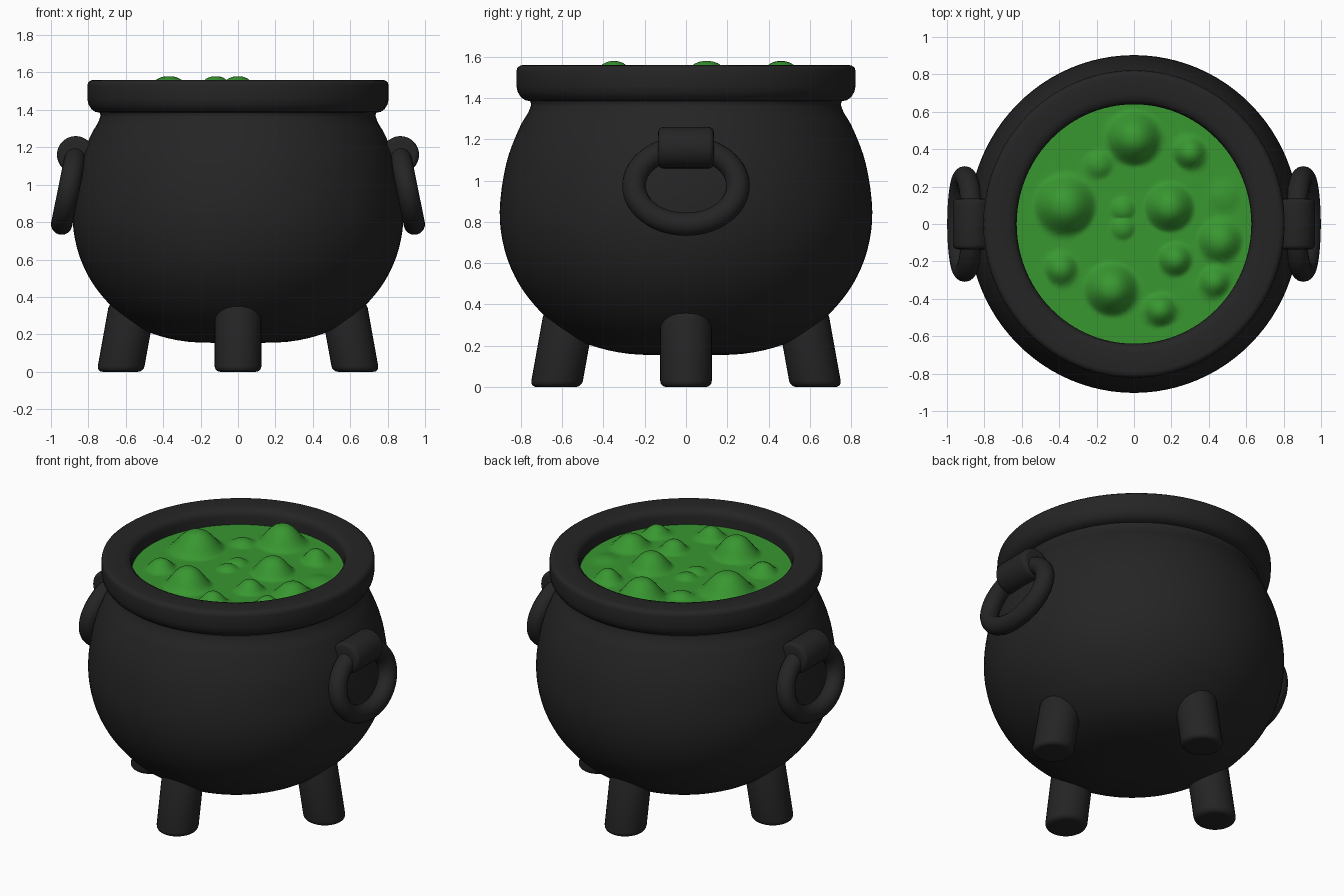
import bpy, bmesh
from math import atan2, cos, sin, tau, pi, hypot
from mathutils import Vector

if "Cube" in bpy.data.objects:
    bpy.data.objects.remove(bpy.data.objects["Cube"])


def material(name, rgb):
    m = bpy.data.materials.new(name)
    m.use_nodes = True
    m.diffuse_color = (*rgb, 1)
    m.node_tree.nodes["Principled BSDF"].inputs["Base Color"].default_value = (*rgb, 1)
    m.node_tree.nodes["Principled BSDF"].inputs["Roughness"].default_value = 0.7
    return m


IRON = material("black iron", (0.018, 0.018, 0.018))
BREW = material("green brew", (0.04, 0.31, 0.03))


def finish(obj, name, mat, angle=40):
    obj.name = name
    obj.data.materials.clear()
    obj.data.materials.append(mat)
    bpy.ops.object.select_all(action="DESELECT")
    obj.select_set(True)
    bpy.context.view_layer.objects.active = obj
    bpy.ops.object.shade_smooth_by_angle(angle=angle * pi / 180)
    return obj


def from_bmesh(bm, name, mat, angle=40):
    bmesh.ops.recalc_face_normals(bm, faces=bm.faces)
    mesh = bpy.data.meshes.new(name)
    bm.to_mesh(mesh)
    bm.free()
    obj = bpy.data.objects.new(name, mesh)
    bpy.context.collection.objects.link(obj)
    return finish(obj, name, mat, angle)


def lathe(profile, squash=0.98, steps=96):
    """Spin an (r, z) profile around the z axis."""
    bm = bmesh.new()
    verts = [bm.verts.new((r, 0, z)) for r, z in profile]
    edges = [bm.edges.new(pair) for pair in zip(verts, verts[1:])]
    bmesh.ops.spin(bm, geom=verts + edges, cent=(0, 0, 0), axis=(0, 0, 1),
                   angle=tau, steps=steps, use_duplicate=False)
    bmesh.ops.remove_doubles(bm, verts=bm.verts, dist=0.0005)
    for v in bm.verts:
        v.co.x *= squash
    return bm


def smooth_path(points, cuts=4):
    """Catmull-Rom curve through the points."""
    pts = [Vector(p) for p in points]
    pts = [pts[0]] + pts + [pts[-1]]
    out = []
    for a, b, c, d in zip(pts, pts[1:], pts[2:], pts[3:]):
        for i in range(cuts):
            t = i / cuts
            out.append(0.5 * (2 * b + (c - a) * t + (2 * a - 5 * b + 4 * c - d) * t ** 2
                              + (3 * b - a - 3 * c + d) * t ** 3))
    return out + [pts[-1]]


# Round pot belly up to the neck
belly = smooth_path([(0, 0.155), (0.27, 0.16), (0.47, 0.205), (0.6, 0.275), (0.71, 0.37),
                     (0.81, 0.5), (0.878, 0.66), (0.903, 0.85), (0.872, 1.08),
                     (0.81, 1.25), (0.765, 1.33), (0.75, 1.37)])
# Thick rim with rounded edges, then the inner wall
rim = [(0.755, 1.385), (0.78, 1.39), (0.8, 1.405), (0.816, 1.43), (0.822, 1.46),
       (0.822, 1.53), (0.818, 1.547), (0.803, 1.558), (0.79, 1.56),
       (0.69, 1.56), (0.66, 1.552), (0.645, 1.535), (0.64, 1.51), (0.64, 1.4)]
from_bmesh(lathe([tuple(p) for p in belly] + rim), "cauldron_pot", IRON, 50)

# Bubbling brew: x, y, radius, height of each bubble
BUBBLES = [(0, 0.46, 0.13, 0.12), (0.3, 0.38, 0.08, 0.07), (-0.19, 0.32, 0.07, 0.03),
           (-0.37, 0.1, 0.145, 0.12), (-0.06, 0.08, 0.06, 0.025), (-0.06, -0.02, 0.06, 0.025),
           (0.19, 0.09, 0.115, 0.1), (0.46, -0.09, 0.105, 0.075), (0.22, -0.19, 0.08, 0.065),
           (-0.39, -0.24, 0.08, 0.06), (-0.12, -0.35, 0.125, 0.12), (0.14, -0.46, 0.08, 0.07),
           (0.43, -0.31, 0.075, 0.06), (0.48, 0.15, 0.08, 0.015)]
bm = lathe([(0.65 * i / 56, 1.46) for i in range(57)], steps=112)
for v in bm.verts:
    lift = 0
    for x, y, r, h in BUBBLES:
        t = min(1, hypot(v.co.x - x, v.co.y - y) / (1.2 * r))
        lift = max(lift, h * (1 - t ** 2.5) ** 1.7)
    v.co.z += lift
from_bmesh(bm, "brew_surface", BREW, 80)

# Four splayed legs with flat feet
LEG_HEIGHT = 0.37
for i, side in enumerate(("left", "back", "right", "front")):
    bm = bmesh.new()
    bmesh.ops.create_cone(bm, cap_ends=True, segments=32, radius1=0.125, radius2=0.125,
                          depth=LEG_HEIGHT)
    ends = [e for e in bm.edges if abs(e.verts[0].co.z - e.verts[1].co.z) < 0.01]
    bmesh.ops.bevel(bm, geom=ends, offset=0.03, segments=4, profile=0.5, affect="EDGES")
    out = Vector((cos(i * pi / 2), sin(i * pi / 2), 0))
    for v in bm.verts:
        v.co.z += LEG_HEIGHT / 2
        v.co += out * (0.63 - 0.18 * v.co.z)
    from_bmesh(bm, side + "_leg", IRON)

# Handles on both sides: a lug and a hanging oval ring
for s, side in ((1, "left"), (-1, "right")):
    bm = bmesh.new()
    bmesh.ops.create_cone(bm, cap_ends=True, segments=32, radius1=0.1, radius2=0.1, depth=0.27)
    ends = [e for e in bm.edges if abs(e.verts[0].co.z - e.verts[1].co.z) < 0.01]
    bmesh.ops.bevel(bm, geom=ends, offset=0.025, segments=4, profile=0.5, affect="EDGES")
    for v in bm.verts:
        v.co = (v.co.x + s * 0.868, v.co.z, v.co.y + 1.16)
    from_bmesh(bm, side + "_handle_lug", IRON)

    bpy.ops.mesh.primitive_torus_add(major_radius=0.19, minor_radius=0.057,
                                     major_segments=56, minor_segments=16)
    ring = bpy.context.object
    for v in ring.data.vertices:
        x, y, z = v.co
        v.co = (z, x + 0.062 * cos(atan2(y, x)), y)
    ring.data.flip_normals()
    ring.data.transform(ring.matrix_world.inverted())
    ring.location = (s * 0.905, 0, 0.975)
    ring.rotation_euler = (0, -s * 0.2, 0)
    finish(ring, side + "_handle_ring", IRON)
